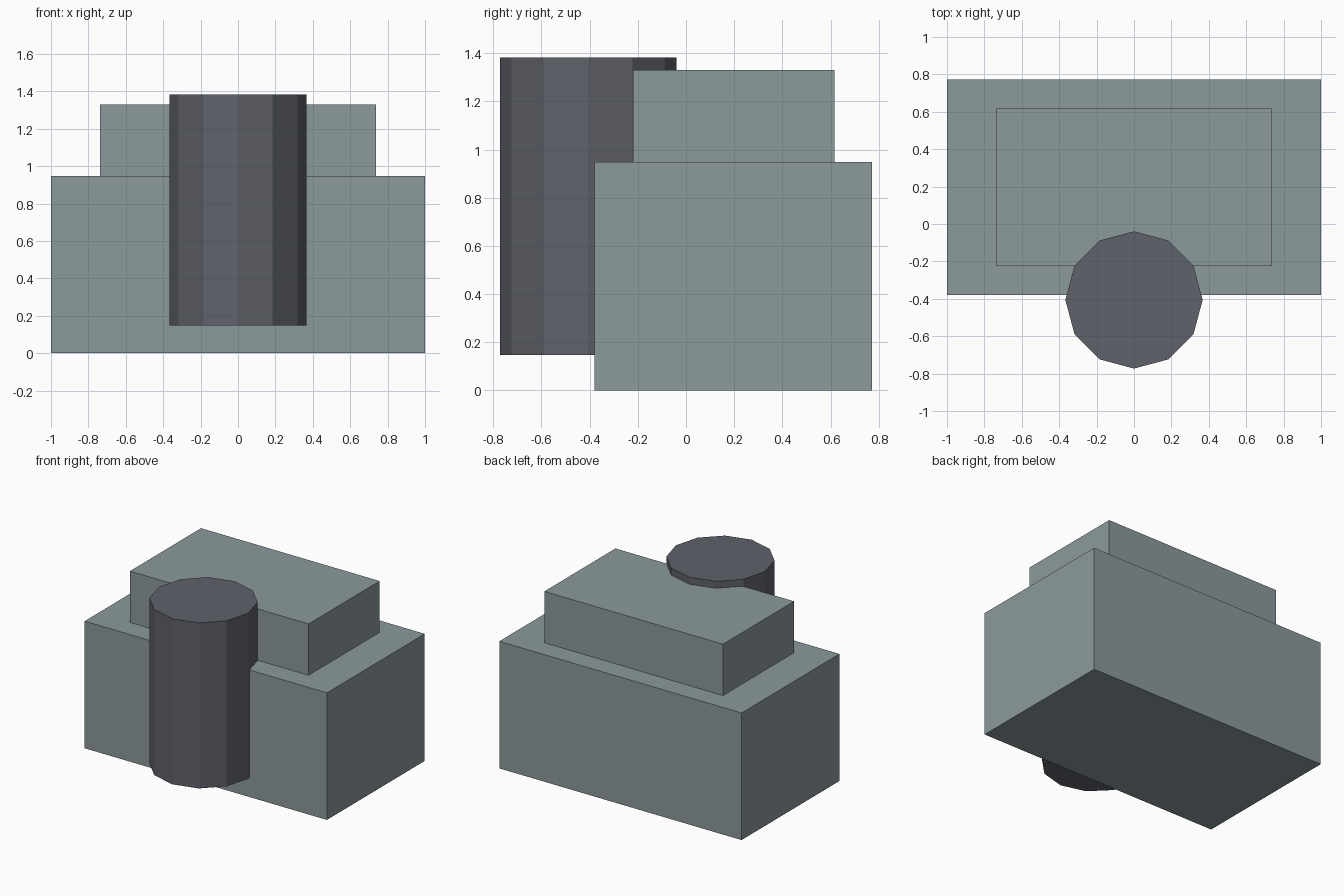
import bpy

if "Cube" in bpy.data.objects:
    bpy.data.objects.remove(bpy.data.objects["Cube"])


def material(name, rgb):
    m = bpy.data.materials.new(name)
    m.diffuse_color = (*rgb, 1)
    m.use_nodes = True
    m.node_tree.nodes["Principled BSDF"].inputs["Base Color"].default_value = m.diffuse_color
    return m


stone = material("grey_green", (0.26, 0.32, 0.335))
dark = material("dark_slate", (0.115, 0.122, 0.145))


def box(name, x, y, z, mat):
    """Box spanning the given (low, high) ranges."""
    spans = (x, y, z)
    bpy.ops.mesh.primitive_cube_add(size=1, location=[(a + b) / 2 for a, b in spans])
    ob = bpy.context.object
    ob.name = name
    ob.scale = [b - a for a, b in spans]
    bpy.ops.object.transform_apply(location=False, rotation=False, scale=True)
    ob.data.materials.append(mat)


# Main block and the smaller block on top of it
box("lower_block", (-1, 1), (-0.38, 0.773), (0, 0.948), stone)
box("upper_block", (-0.737, 0.737), (-0.221, 0.617), (0.948, 1.331), stone)

# Twelve-sided column set into the front
bottom, top = 0.148, 1.383
bpy.ops.mesh.primitive_cylinder_add(vertices=12, radius=0.367, depth=top - bottom,
                                    location=(0, -0.406, (bottom + top) / 2))
column = bpy.context.object
column.name = "front_column"
column.data.materials.append(dark)
